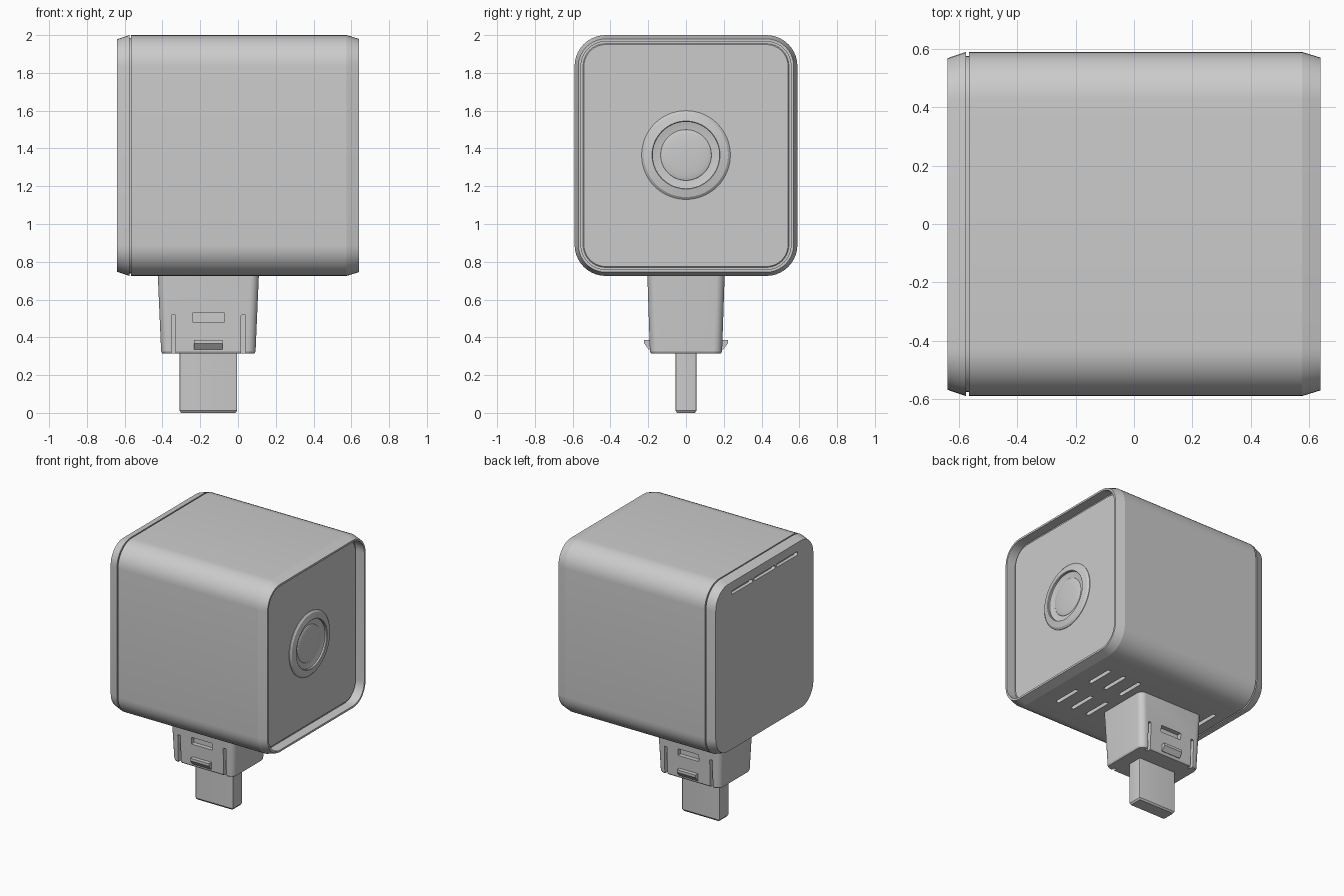
import bpy, bmesh
from math import sin, cos, pi, radians

if "Cube" in bpy.data.objects:
    bpy.data.objects.remove(bpy.data.objects["Cube"], do_unlink=True)

grey = bpy.data.materials.new("light grey plastic")
grey.use_nodes = True
grey.diffuse_color = (0.6, 0.6, 0.6, 1)
grey.node_tree.nodes["Principled BSDF"].inputs["Base Color"].default_value = (0.6, 0.6, 0.6, 1)


def along_x(u, v, w):
    return (w, u, v)


def along_y(u, v, w):
    return (u, w, v)


def along_z(u, v, w):
    return (u, v, w)


def finish(name, bm):
    bmesh.ops.recalc_face_normals(bm, faces=bm.faces)
    mesh = bpy.data.meshes.new(name)
    bm.to_mesh(mesh)
    bm.free()
    mesh.materials.append(grey)
    obj = bpy.data.objects.new(name, mesh)
    bpy.context.collection.objects.link(obj)
    return obj


def skin(bm, loops, cap=True):
    """Bridge equal-length vertex loops and close both ends."""
    n = len(loops[0])
    for a, b in zip(loops, loops[1:]):
        for i in range(n):
            j = (i + 1) % n
            bm.faces.new((a[i], a[j], b[j], b[i]))
    if cap:
        bm.faces.new(loops[0])
        bm.faces.new(loops[-1])


def rounded_loft(name, sections, axis, center=(0, 0), seg=10):
    """Loft rounded rectangles; each section is (position, half_u, half_v, radius)."""
    bm = bmesh.new()
    loops = []
    for w, hu, hv, r in sections:
        loop = []
        for q, (su, sv) in enumerate(((1, 1), (-1, 1), (-1, -1), (1, -1))):
            for k in range(seg + 1):
                a = (q + k / seg) * pi / 2
                u = center[0] + su * (hu - r) + r * cos(a)
                v = center[1] + sv * (hv - r) + r * sin(a)
                loop.append(bm.verts.new(axis(u, v, w)))
        loops.append(loop)
    skin(bm, loops)
    return finish(name, bm)


def prism(w0, w1, hu, hv, r, axis, center):
    return rounded_loft("cutter", [(w0, hu, hv, r), (w1, hu, hv, r)], axis, center, 5)


def carve(obj, cutters):
    bpy.context.view_layer.objects.active = obj
    for c in cutters:
        mod = obj.modifiers.new("cut", "BOOLEAN")
        mod.operation = "DIFFERENCE"
        mod.solver = "EXACT"
        mod.object = c
        bpy.ops.object.modifier_apply(modifier=mod.name)
        bpy.data.objects.remove(c, do_unlink=True)


MID = 1.3625          # height of the housing centre
HY, HZ, R = 0.59, 0.6375, 0.165


def housing(name, rings):
    return rounded_loft(name, [(x, HY - i, HZ - i, R - i) for x, i in rings],
                        along_x, (0, MID), 10)


# Housing with chamfered rim and recessed front
body = housing("housing", [(-0.566, 0), (0.575, 0), (0.64, 0.02), (0.64, 0.034), (0.57, 0.034)])
vents = [(x, y) for x in (-0.475, 0.18, 0.31, 0.44) for y in (-0.17, 0.17)]
carve(body, [prism(0.7, 0.76, 0.014, 0.105, 0.0135, along_z, p) for p in vents])

# End cap, separated from the housing by a fine groove
cap = housing("end_cap", [(-0.64, 0.022), (-0.575, 0), (-0.575, 0.014), (-0.55, 0.014)])
carve(cap, [prism(-0.66, -0.615, 0.122, 0.013, 0.0125, along_x, (y, 1.9))
            for y in (-0.262, 0, 0.262)])

# Inset face panel
panel = housing("face_panel", [(0.56, 0.045), (0.575, 0.045), (0.58, 0.05)])
carve(panel, [prism(0.572, 0.6, 0.17, 0.17, 0.169, along_x, (0, 1.365))])


def turned(name, profile, seg=64):
    """Revolve (radius, x) points around the lens axis."""
    bm = bmesh.new()
    loops = [[bm.verts.new((x, r * cos(2 * pi * i / seg), 1.365 + r * sin(2 * pi * i / seg)))
              for i in range(seg)] for r, x in profile]
    skin(bm, loops, False)
    bm.faces.new(loops[-1])
    return finish(name, bm)


# Lens bezel and slightly domed lens
bezel = turned("lens_bezel", [(0.235, 0.575), (0.235, 0.584), (0.222, 0.594), (0.18, 0.602),
                              (0.176, 0.598), (0.176, 0.586), (0.135, 0.576), (0.13, 0.576)])
lens = turned("lens", [(0.135, 0.575)] + [(0.134 * cos(a), 0.577 + 0.012 * sin(a))
                                          for a in (radians(d) for d in range(0, 90, 11))])

# Tapered plug base with clip slits and latch windows
PX = -0.157
base = rounded_loft("plug_base", [(0.74, 0.268, 0.205, 0.045), (0.325, 0.25, 0.191, 0.045),
                                  (0.315, 0.244, 0.185, 0.04)], along_z, (PX, 0), 8)
cuts = []
for s in (-1, 1):
    for x in (PX - 0.185, PX + 0.185):
        cuts.append(prism(s * 0.16, s * 0.25, 0.011, 0.12, 0.005, along_y, (x, 0.4)))
    cuts.append(prism(s * 0.165, s * 0.25, 0.085, 0.025, 0.004, along_y, (PX, 0.505)))
carve(base, cuts)

# Snap latches on both faces of the plug base
latches = []
for s, side in ((-1, "front"), (1, "back")):
    bm = bmesh.new()
    outline = [(0.18, 0.387), (0.222, 0.387), (0.222, 0.368), (0.196, 0.335), (0.18, 0.335)]
    skin(bm, [[bm.verts.new((PX + e * 0.076, s * y, z)) for y, z in outline] for e in (-1, 1)])
    latches.append(finish(side + "_latch", bm))

# Connector blade
blade = rounded_loft("connector_blade", [(0.33, 0.152, 0.055, 0.006), (0.012, 0.152, 0.055, 0.006),
                                         (0, 0.144, 0.047, 0.004)], along_z, (PX, 0), 3)

# Smooth curves, keeping the edges crisp
bpy.ops.object.select_all(action="DESELECT")
for obj in (body, cap, panel, bezel, lens, base, blade, *latches):
    obj.select_set(True)
bpy.context.view_layer.objects.active = body
bpy.ops.object.shade_smooth_by_angle(angle=radians(15))
